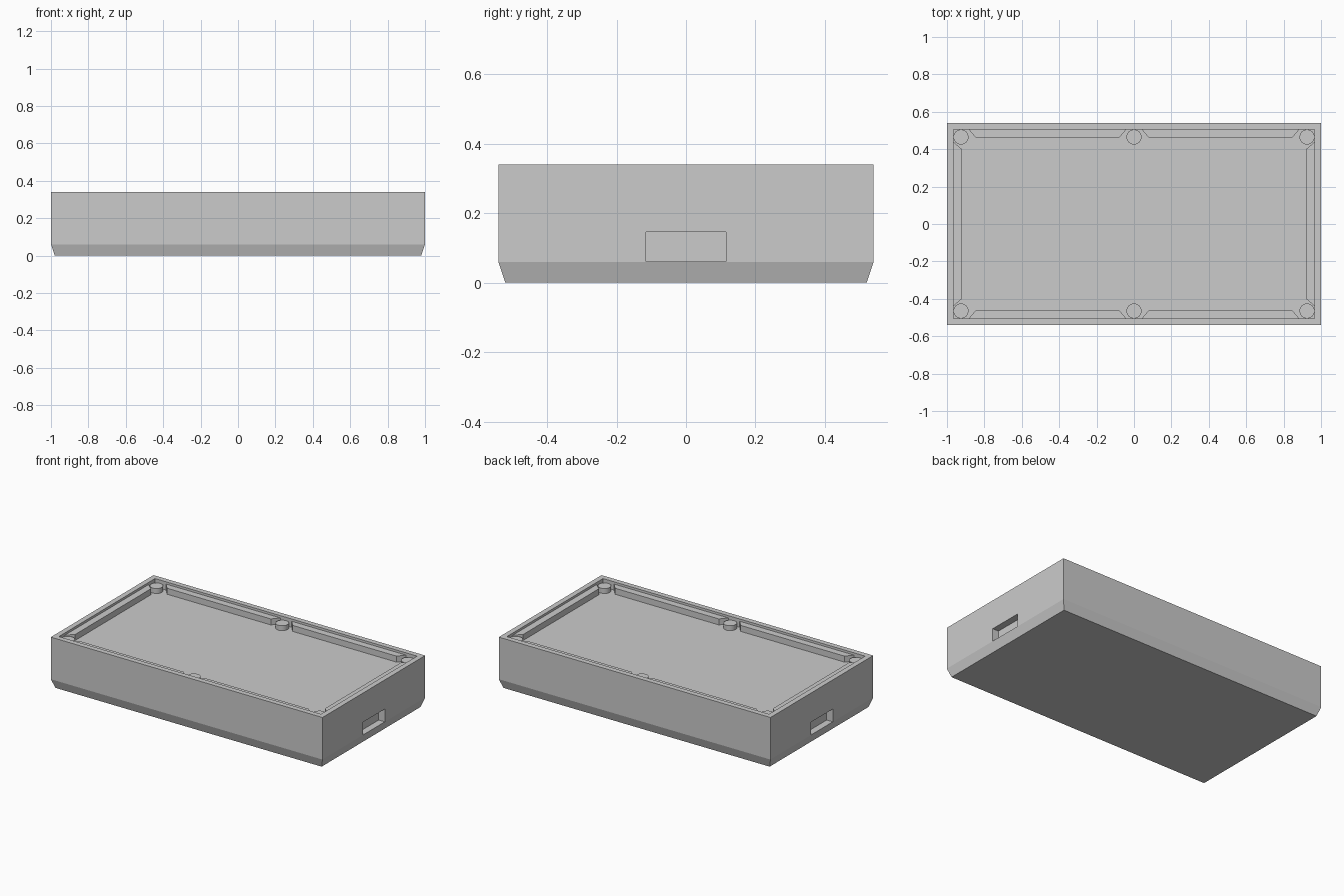
import bpy, bmesh, math

if "Cube" in bpy.data.objects:
    bpy.data.objects.remove(bpy.data.objects["Cube"])

RIM, LEDGE, POST, FLOOR = 0.34, 0.325, 0.318, 0.285   # heights
IX, IY = 0.965, 0.505                                # inner wall half sizes
LIP = 0.045                                          # ledge width


def make_object(name, bm):
    bmesh.ops.recalc_face_normals(bm, faces=bm.faces)
    mesh = bpy.data.meshes.new(name)
    bm.to_mesh(mesh)
    bm.free()
    obj = bpy.data.objects.new(name, mesh)
    bpy.context.collection.objects.link(obj)
    return obj


def loft(name, loops):
    """Skin a stack of matching vertex loops and cap both ends."""
    bm = bmesh.new()
    rings = [[bm.verts.new(p) for p in loop] for loop in loops]
    n = len(rings[0])
    for a, b in zip(rings, rings[1:]):
        for i in range(n):
            bm.faces.new((a[i], a[(i + 1) % n], b[(i + 1) % n], b[i]))
    bm.faces.new(rings[0])
    bm.faces.new(rings[-1])
    return make_object(name, bm)


def rect(x, y, z):
    return [(-x, -y, z), (x, -y, z), (x, y, z), (-x, y, z)]


def prism(name, outline, z0, z1):
    return loft(name, [[(x, y, z) for x, y in outline] for z in (z0, z1)])


# Tray body: tapered foot, straight sides, rim and recessed floor
body = loft("tray_body", [
    rect(0.98, 0.52, 0), rect(1, 0.54, 0.06), rect(1, 0.54, RIM),
    rect(IX, IY, RIM), rect(IX, IY, FLOOR)])

# Rectangular pockets in both ends
for s in (-1, 1):
    a, b = s * 0.955, s * 1.1
    cutter = prism("pocket_cutter", [(a, -0.115), (b, -0.115), (b, 0.115), (a, 0.115)],
                   0.061, 0.146)
    cutter.hide_render = True
    cutter.hide_set(True)
    cut = body.modifiers.new("pocket", 'BOOLEAN')
    cut.operation = 'DIFFERENCE'
    cut.solver = 'EXACT'
    cut.object = cutter
bpy.context.view_layer.objects.active = body
body.select_set(True)
for m in list(body.modifiers):
    bpy.ops.object.modifier_apply(modifier=m.name)
for o in [o for o in bpy.data.objects if o.name.startswith("pocket_cutter")]:
    bpy.data.objects.remove(o)

# Ledges along the inner walls, with slanted ends beside the posts
E = 0.002   # slight overlap into the wall
for s in (-1, 1):
    for t in (-1, 1):
        prism("long_ledge", [(t * 0.04, s * (IY + E)), (t * 0.885, s * (IY + E)),
                             (t * 0.845, s * (IY - LIP)), (t * 0.08, s * (IY - LIP))],
              FLOOR - E, LEDGE)
    prism("short_ledge", [(s * (IX + E), -0.44), (s * (IX + E), 0.44),
                          (s * (IX - LIP), 0.4), (s * (IX - LIP), -0.4)],
          FLOOR - E, LEDGE)

# Round posts at the corners and the middle of the long sides
for x in (-0.925, 0, 0.925):
    for y in (-0.465, 0.465):
        bpy.ops.mesh.primitive_cylinder_add(
            vertices=48, radius=0.04, depth=POST - FLOOR + E,
            location=(x, y, (POST + FLOOR - E) / 2))
        bpy.context.object.name = "post"
        bpy.ops.object.shade_smooth_by_angle(angle=math.radians(30))
